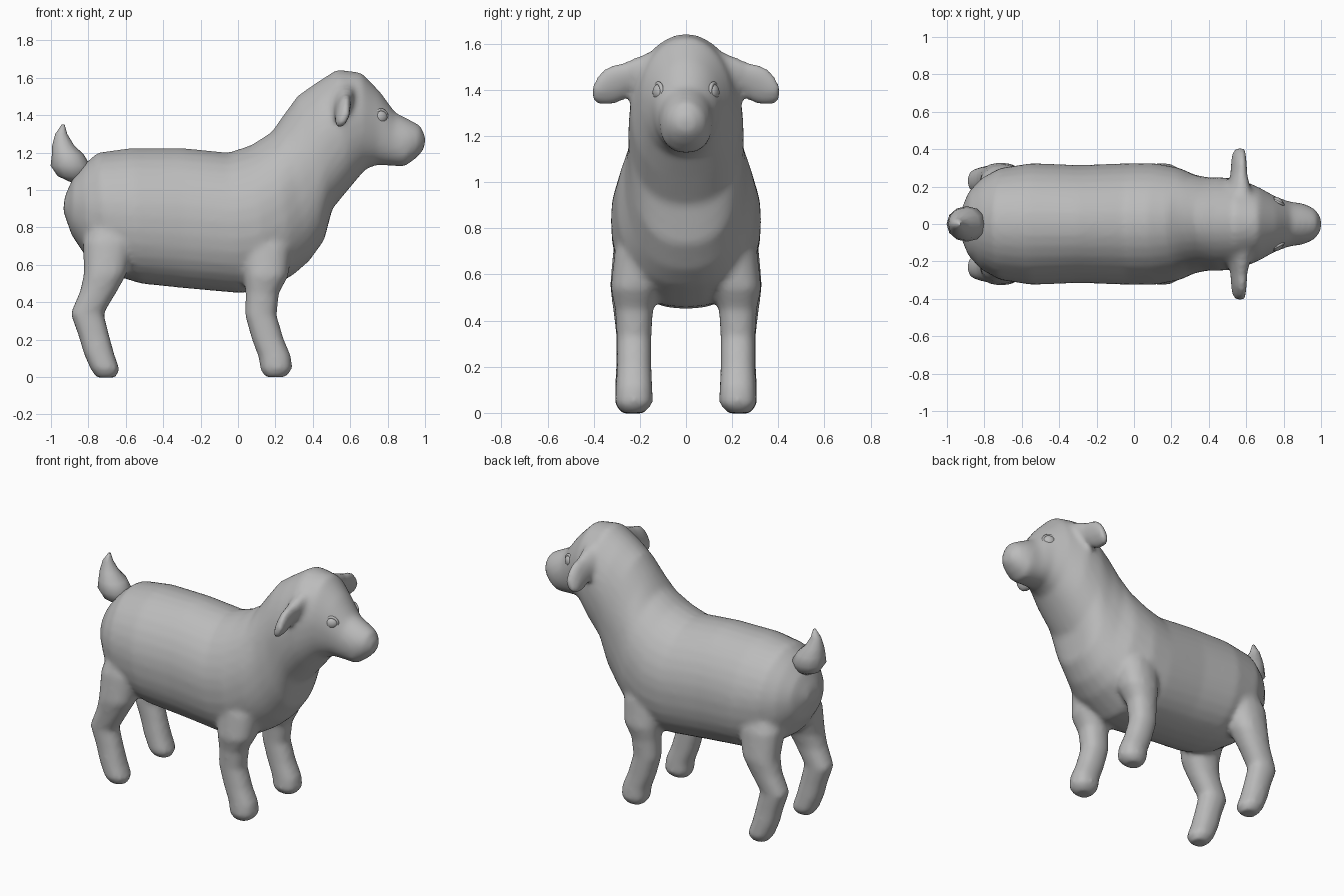
import bpy, bmesh, math
from mathutils import Vector

grey = bpy.data.materials.new("plain grey")
grey.diffuse_color = (0.5, 0.5, 0.5, 1)


def finish(ob, name):
    ob.name = name
    ob.data.materials.append(grey)
    bpy.ops.object.select_all(action='DESELECT')
    ob.select_set(True)
    bpy.context.view_layer.objects.active = ob
    bpy.ops.object.shade_smooth_by_angle(angle=math.radians(70))
    return ob


def loft(name, rings, sides=16, power=2.0, low_power=None):
    """Skin rounded rings, each given as centre, half-axis u, half-axis v."""
    bm = bmesh.new()
    loops = []
    for c, u, v in rings:
        loop = []
        for i in range(sides):
            a = 2 * math.pi * i / sides
            ca, sa = math.cos(a), math.sin(a)
            e = 2 / (low_power if low_power and sa < 0 else power)
            p = math.copysign(abs(ca) ** e, ca)
            q = math.copysign(abs(sa) ** e, sa)
            loop.append(bm.verts.new(Vector(c) + Vector(u) * p + Vector(v) * q))
        loops.append(loop)
    for a, b in zip(loops, loops[1:]):
        for i in range(sides):
            j = (i + 1) % sides
            bm.faces.new((a[i], a[j], b[j], b[i]))
    bm.faces.new(loops[0])
    bm.faces.new(loops[-1])
    bmesh.ops.recalc_face_normals(bm, faces=bm.faces)
    me = bpy.data.meshes.new(name)
    bm.to_mesh(me)
    bm.free()
    ob = bpy.data.objects.new(name, me)
    bpy.context.collection.objects.link(ob)
    return finish(ob, name)


# Body, neck and head: top x, top z, bottom x, bottom z, half width
body = [
    (-0.925, 0.97, -0.935, 0.89, 0.06), (-0.88, 1.07, -0.89, 0.76, 0.17),
    (-0.82, 1.14, -0.81, 0.64, 0.245), (-0.75, 1.20, -0.68, 0.55, 0.30),
    (-0.57, 1.225, -0.52, 0.50, 0.325), (-0.30, 1.225, -0.28, 0.475, 0.315),
    (-0.05, 1.20, 0.0, 0.45, 0.325), (0.07, 1.24, 0.15, 0.46, 0.325),
    (0.18, 1.31, 0.30, 0.55, 0.30), (0.25, 1.41, 0.38, 0.62, 0.265),
    (0.32, 1.505, 0.46, 0.73, 0.25), (0.42, 1.575, 0.505, 0.90, 0.25),
    (0.53, 1.645, 0.60, 1.015, 0.24), (0.66, 1.628, 0.68, 1.11, 0.195),
    (0.76, 1.525, 0.74, 1.135, 0.15), (0.84, 1.415, 0.82, 1.13, 0.12),
    (0.92, 1.375, 0.89, 1.125, 0.11), (0.975, 1.345, 0.945, 1.165, 0.085),
    (1.005, 1.28, 0.99, 1.21, 0.04),
]
skin = [loft("body", [
    (((tx + bx) / 2, 0, (tz + bz) / 2), (0, w, 0), ((tx - bx) / 2, 0, (tz - bz) / 2))
    for tx, tz, bx, bz, w in body], sides=32, power=1.95, low_power=2.3)]

# Legs: height, centre x, half length, centre y, half width
hind = [
    (-0.003, -0.705, 0.05, 0.23, 0.05), (0.04, -0.71, 0.078, 0.23, 0.08),
    (0.13, -0.745, 0.082, 0.23, 0.077), (0.22, -0.77, 0.083, 0.23, 0.073),
    (0.34, -0.807, 0.09, 0.23, 0.073), (0.46, -0.745, 0.10, 0.235, 0.083),
    (0.55, -0.71, 0.115, 0.23, 0.1), (0.72, -0.69, 0.14, 0.19, 0.125),
    (0.92, -0.66, 0.09, 0.15, 0.10),
]
front = [
    (0.0, 0.20, 0.055, 0.23, 0.05), (0.04, 0.205, 0.086, 0.225, 0.083),
    (0.11, 0.197, 0.088, 0.225, 0.08), (0.20, 0.16, 0.086, 0.225, 0.076),
    (0.33, 0.122, 0.085, 0.225, 0.076), (0.45, 0.13, 0.09, 0.225, 0.083),
    (0.54, 0.15, 0.12, 0.22, 0.108), (0.70, 0.15, 0.14, 0.185, 0.125),
    (0.90, 0.13, 0.09, 0.14, 0.10),
]
# Ears: y, z, half axis y, half axis z, half thickness
ear = [
    (0.06, 1.51, 0.0, 0.10, 0.10), (0.17, 1.475, 0.0, 0.085, 0.065),
    (0.25, 1.447, 0.015, 0.075, 0.044), (0.32, 1.42, 0.027, 0.08, 0.038),
    (0.37, 1.39, 0.022, 0.06, 0.034), (0.404, 1.365, 0.01, 0.03, 0.02),
]
for side, s in (("left", 1), ("right", -1)):
    for part, rows in (("hind_leg", hind), ("front_leg", front)):
        skin.append(loft(f"{side}_{part}", [((x, s * y, z), (rx, 0, 0), (0, ry, 0))
                                            for z, x, rx, y, ry in rows], power=2.3))
    skin.append(loft(f"{side}_ear", [((0.56, s * y, z), (t, 0, 0), (0.02, s * vy, vz))
                                     for y, z, vy, vz, t in ear]))
    # Eyeball with a lid rim around it
    turn = -s * math.radians(-25)
    bpy.ops.mesh.primitive_uv_sphere_add(segments=16, ring_count=10,
                                         location=(0.763, s * 0.117, 1.39), rotation=(0, 0, -turn))
    bpy.context.object.scale = (0.038, 0.026, 0.035)
    finish(bpy.context.object, f"{side}_eye")
    bpy.ops.mesh.primitive_torus_add(major_segments=18, minor_segments=6,
                                     major_radius=0.038, minor_radius=0.009,
                                     location=(0.763, s * 0.12, 1.39),
                                     rotation=(math.pi / 2, 0, -turn))
    finish(bpy.context.object, f"{side}_eyelid")

# Merge body, legs and ears into one soft skin
bpy.ops.object.select_all(action='DESELECT')
for ob in skin:
    ob.select_set(True)
bpy.context.view_layer.objects.active = skin[0]
bpy.ops.object.join()
remesh = skin[0].modifiers.new("merge", 'REMESH')
remesh.mode = 'VOXEL'
remesh.voxel_size = 0.016
remesh.use_smooth_shade = True
soften = skin[0].modifiers.new("soften", 'SMOOTH')
soften.factor = 0.5
soften.iterations = 8

# Tail: height, centre x, half length, half width
tail = [
    (1.04, -0.87, 0.02, 0.02), (1.075, -0.885, 0.08, 0.07), (1.13, -0.895, 0.107, 0.095),
    (1.19, -0.91, 0.085, 0.085), (1.24, -0.935, 0.058, 0.055), (1.30, -0.945, 0.032, 0.03),
    (1.35, -0.935, 0.008, 0.008),
]
loft("tail", [((x, 0, z), (rx, 0, 0), (0, ry, 0)) for z, x, rx, ry in tail], sides=12)
